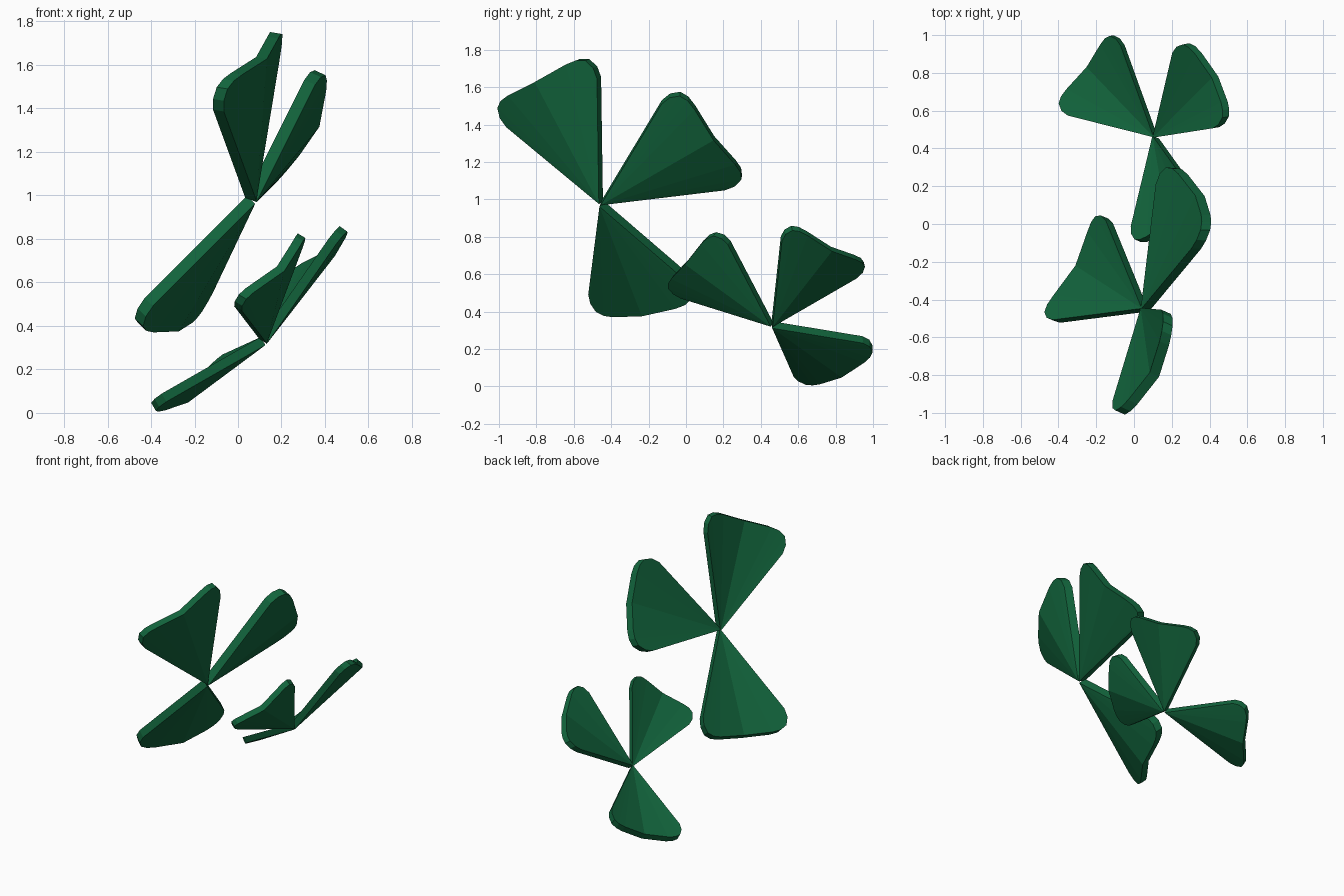
import bpy, bmesh
from mathutils import Vector

if "Cube" in bpy.data.objects:
    bpy.data.objects.remove(bpy.data.objects["Cube"])

# One green for everything
green = bpy.data.materials.new("leaf_green")
green.diffuse_color = (0.006, 0.13, 0.046, 1)
green.use_nodes = True
green.node_tree.nodes["Principled BSDF"].inputs["Base Color"].default_value = green.diffuse_color

# Half of the rounded outer rim, as weights of the two side edges
HALF = [(1.0, 0.0), (1.065, 0.035), (1.08, 0.11), (1.03, 0.2), (0.94, 0.3)]
RIM = HALF + [(0.615, 0.615)] + [(t, s) for s, t in reversed(HALF)]


def leaflet(name, apex, end_a, end_b, thick):
    """Folded wedge-shaped plate fanning out from the apex."""
    apex = Vector(apex)
    a, b = Vector(end_a) - apex, Vector(end_b) - apex
    n = a.cross(b).normalized()
    depth = 0.12 * (a.length + b.length) / 2
    pts = [apex]
    for s, t in RIM:
        v = 2 * min(s, t) / (s + t)
        pts.append(apex + a * s + b * t + n * depth * (1 - (1 - v) ** 1.3))
    bm = bmesh.new()
    top = [bm.verts.new(p + n * thick / 2) for p in pts]
    low = [bm.verts.new(p - n * thick / 2) for p in pts]
    k = len(pts)
    for i in range(1, k - 1):
        bm.faces.new((top[0], top[i], top[i + 1]))
        bm.faces.new((low[0], low[i + 1], low[i]))
    for i in range(k):
        j = (i + 1) % k
        bm.faces.new((top[i], low[i], low[j], top[j]))
    bmesh.ops.recalc_face_normals(bm, faces=bm.faces)
    me = bpy.data.meshes.new(name)
    bm.to_mesh(me)
    bm.free()
    me.materials.append(green)
    bpy.context.collection.objects.link(bpy.data.objects.new(name, me))


# Upper large sprig
upper = (0.06, -0.455, 0.98)
leaflet("upper_leaflet_front", upper, (0.17, -0.465, 1.65), (-0.09, -0.95, 1.39), 0.055)
leaflet("upper_leaflet_back", upper, (0.14, 0.21, 1.06), (0.33, -0.13, 1.52), 0.055)
leaflet("upper_leaflet_low", upper, (-0.41, -0.515, 0.51), (-0.13, 0.01, 0.58), 0.055)

# Lower small sprig
lower = (0.115, 0.46, 0.33)
leaflet("lower_leaflet_front", lower, (0.28, 0.23, 0.77), (0.0, -0.02, 0.48), 0.043)
leaflet("lower_leaflet_back", lower, (0.22, 0.91, 0.59), (0.435, 0.51, 0.79), 0.043)
leaflet("lower_leaflet_low", lower, (-0.34, 0.575, 0.07), (-0.06, 0.945, 0.25), 0.043)
